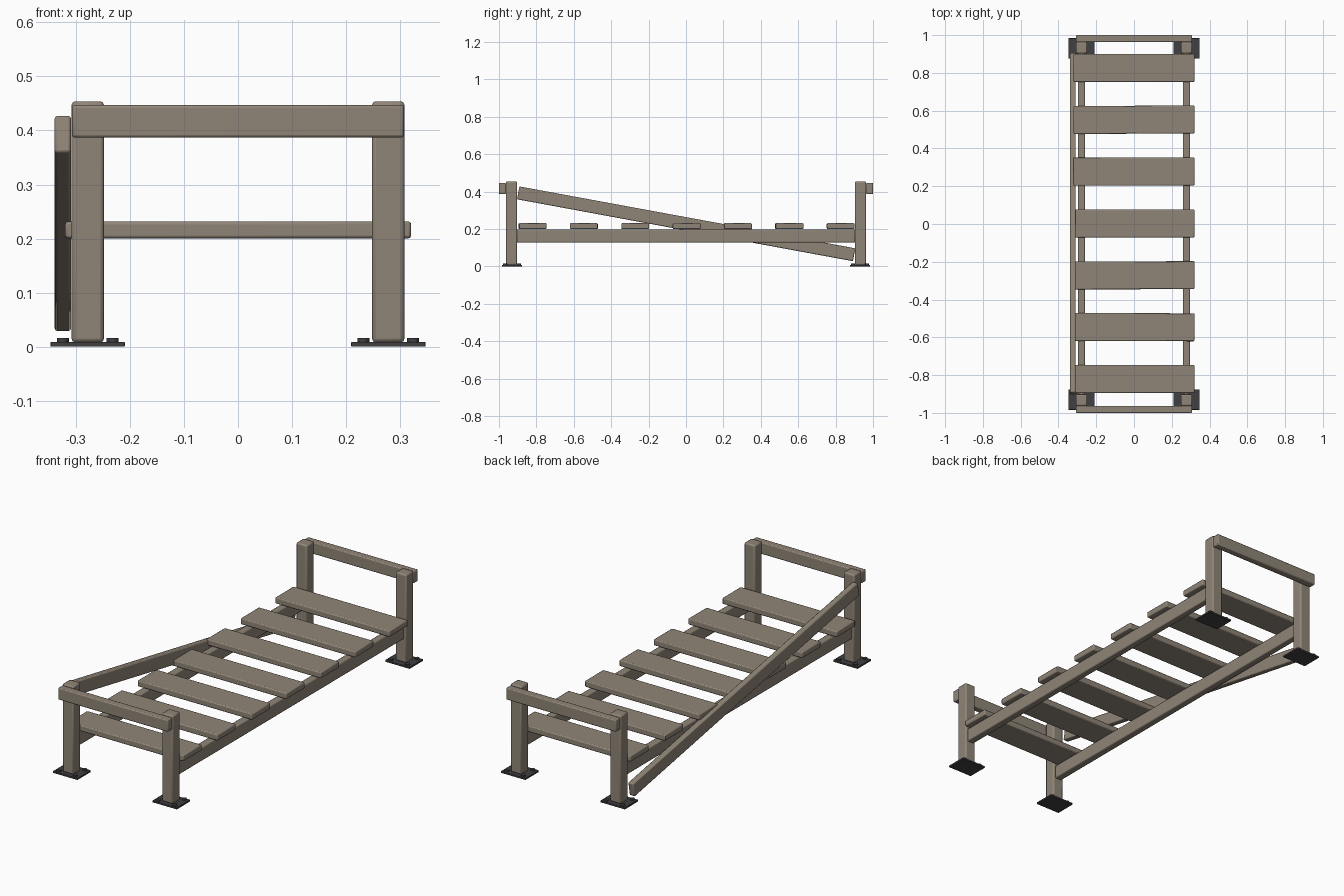
import bpy
from math import radians, atan2, hypot

if "Cube" in bpy.data.objects:
    bpy.data.objects.remove(bpy.data.objects["Cube"])


def material(name, rgb):
    m = bpy.data.materials.new(name)
    m.diffuse_color = (*rgb, 1)
    m.use_nodes = True
    m.node_tree.nodes["Principled BSDF"].inputs["Base Color"].default_value = m.diffuse_color
    return m


WOOD = material("weathered_wood", (0.28, 0.235, 0.185))
METAL = material("dark_metal", (0.05, 0.05, 0.055))


def finish(o, name, mat, bevel, segments=2):
    o.name = name
    o.data.materials.append(mat)
    if bevel:
        b = o.modifiers.new("edge", 'BEVEL')
        b.width = bevel
        b.segments = segments
        b.limit_method = 'ANGLE'
    bpy.ops.object.shade_smooth_by_angle(angle=radians(35))
    return o


def box(name, centre, size, mat=WOOD, bevel=0.005):
    bpy.ops.mesh.primitive_cube_add(size=1, location=centre)
    o = bpy.context.object
    o.scale = size
    bpy.ops.object.transform_apply(location=False, rotation=False, scale=True)
    return finish(o, name, mat, bevel)


PX, PY = 0.278, 0.933   # post centres

for ey, end in ((-1, "front"), (1, "back")):
    for ex, side in ((-1, "left"), (1, "right")):
        tag = f"{end}_{side}"
        # corner post on a metal foot plate
        box(f"{tag}_post", (ex * PX, ey * PY, 0.231), (0.06, 0.06, 0.446), bevel=0.007)
        box(f"{tag}_foot_plate", (ex * PX, ey * 0.93, 0.0045), (0.137, 0.107, 0.009), METAL, 0.001)
        # four bolts per plate
        for bx in (-1, 1):
            for by in (-1, 1):
                bpy.ops.mesh.primitive_cylinder_add(
                    vertices=12, radius=0.011, depth=0.01,
                    location=(ex * PX + bx * 0.046, ey * 0.93 + by * 0.038, 0.011))
                finish(bpy.context.object, f"{tag}_bolt", METAL, 0)
    # end bar fixed to the outside of the posts
    box(f"{end}_bar", (0, ey * 0.9815, 0.417), (0.614, 0.037, 0.06))

# long side rails
for ex, side in ((-1, "left"), (1, "right")):
    box(f"{side}_rail", (ex * PX, 0, 0.163), (0.037, 1.808, 0.07))

# cross slats, a few very slightly askew
yaw = [0.1, -0.15, 0.1, 0, 0.1, 0.3, 0]
for i in range(7):
    s = box(f"slat_{i + 1}", (0, (i - 3) * 0.2745 + 0.003, 0.216), (0.64, 0.148, 0.031))
    s.rotation_euler.z = radians(yaw[i])

# diagonal brace on the left side
dy, dz = 1.796, -0.331
brace = box("diagonal_brace", (-0.324, 0.001, 0.228), (0.03, hypot(dy, dz), 0.07))
brace.rotation_euler.x = atan2(dz, dy)
